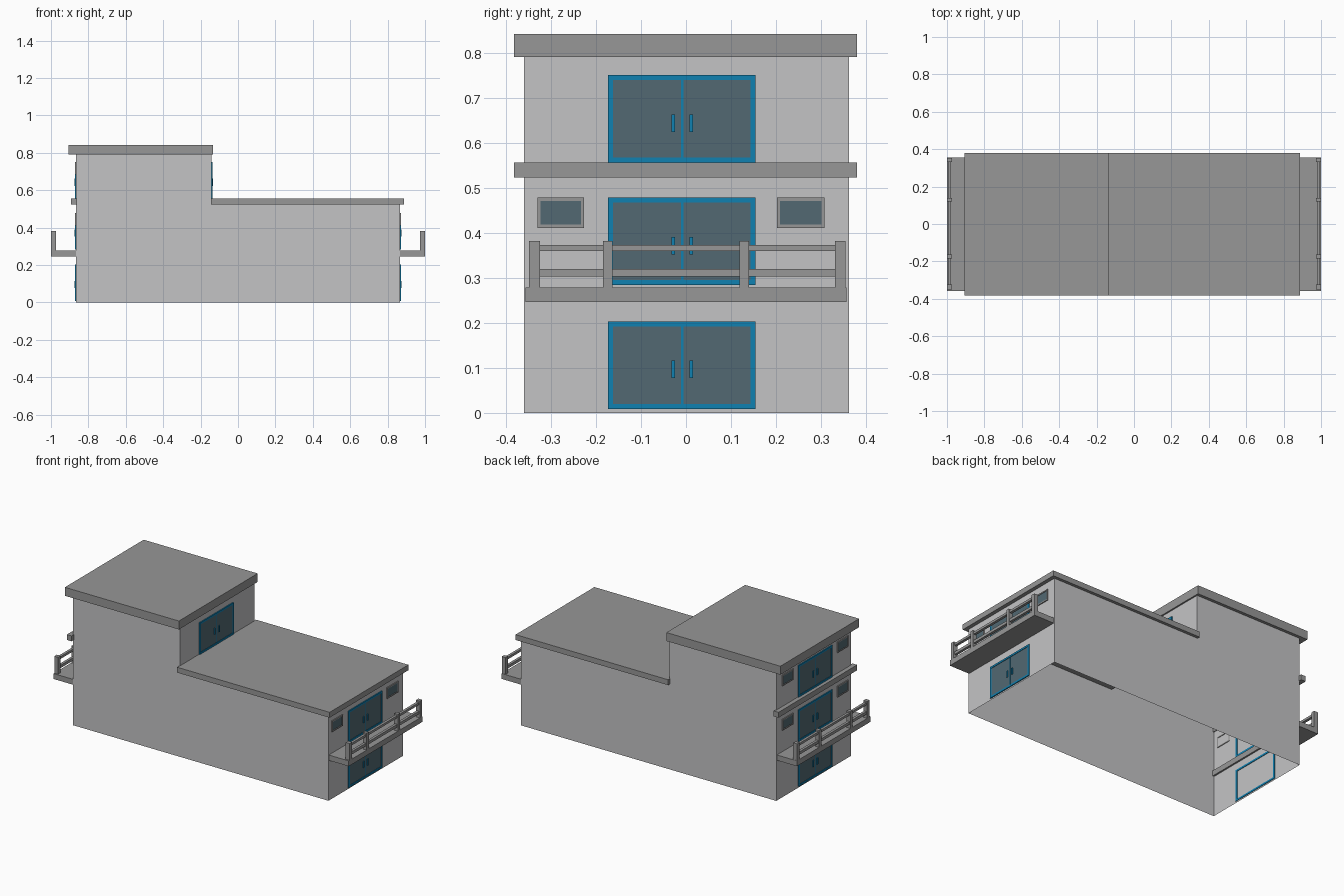
import bpy, bmesh

if "Cube" in bpy.data.objects:
    bpy.data.objects.remove(bpy.data.objects["Cube"])

def material(name, rgb):
    m = bpy.data.materials.new(name)
    m.diffuse_color = (*rgb, 1)
    m.use_nodes = True
    m.node_tree.nodes["Principled BSDF"].inputs["Base Color"].default_value = m.diffuse_color
    return m

WALL = material("wall light grey", (0.55, 0.55, 0.56))
TRIM = material("trim grey", (0.31, 0.31, 0.31))
BLUE = material("frame blue", (0.005, 0.22, 0.44))
GLASS = material("glass slate", (0.085, 0.14, 0.17))

def finish(name, bm, mat):
    me = bpy.data.meshes.new(name)
    bm.to_mesh(me)
    bm.free()
    me.materials.append(mat)
    ob = bpy.data.objects.new(name, me)
    bpy.context.collection.objects.link(ob)
    return ob

def boxes(name, mat, items):
    """One object from boxes given as (x0, x1, y0, y1, z0, z1)."""
    bm = bmesh.new()
    for x0, x1, y0, y1, z0, z1 in items:
        vs = bmesh.ops.create_cube(bm, size=1)["verts"]
        for v in vs:
            v.co = (max(x0, x1) if v.co.x > 0 else min(x0, x1),
                    y1 if v.co.y > 0 else y0,
                    z1 if v.co.z > 0 else z0)
    return finish(name, bm, mat)

def frame(x, s, y0, y1, z0, z1, w, depth):
    """Four bars round an opening on a wall at x facing direction s."""
    a, b = x - s * 0.003, x + s * depth
    return [(a, b, y0, y0 + w, z0, z1), (a, b, y1 - w, y1, z0, z1),
            (a, b, y0 + w, y1 - w, z0, z0 + w), (a, b, y0 + w, y1 - w, z1 - w, z1)]

# Stepped wall shell, open underneath and closed by the roof slabs
profile = [(0.865, 0), (0.865, 0.53), (-0.142, 0.53), (-0.142, 0.79), (-0.865, 0.79), (-0.865, 0)]
bm = bmesh.new()
front = [bm.verts.new((x, -0.36, z)) for x, z in profile]
back = [bm.verts.new((x, 0.362, z)) for x, z in profile]
bm.faces.new(front)
bm.faces.new(back)
for i in (0, 2, 4):
    bm.faces.new((front[i], front[i + 1], back[i + 1], back[i]))
bmesh.ops.recalc_face_normals(bm, faces=bm.faces)
finish("walls", bm, WALL)

# Roof slabs and the ledge on the tall end
boxes("upper_roof", TRIM, [(-0.905, -0.133, -0.382, 0.38, 0.79, 0.842)])
boxes("lower_roof", TRIM, [(-0.145, 0.888, -0.382, 0.38, 0.523, 0.556)])
boxes("end_ledge", TRIM, [(-0.892, -0.86, -0.382, 0.38, 0.523, 0.556)])

def double_door(name, x, s, z):
    y0, y1, top, mid = -0.173, 0.154, z + 0.194, -0.0085
    boxes(name + "_glass", GLASS, [(x + s * 0.001, x + s * 0.003, y0 + 0.01, y1 - 0.01, z + 0.01, top - 0.01)])
    parts = frame(x, s, y0, y1, z, top, 0.011, 0.006)
    parts.append((x + s * 0.001, x + s * 0.004, mid - 0.0025, mid + 0.0025, z + 0.011, top - 0.011))
    for y in (mid - 0.02, mid + 0.02):
        parts.append((x + s * 0.002, x + s * 0.008, y - 0.004, y + 0.004, z + 0.068, z + 0.107))
    boxes(name + "_frame", BLUE, parts)

def windows(name, x, s, z):
    for side, y0, y1 in (("a", -0.33, -0.226), ("b", 0.202, 0.308)):
        boxes(f"{name}_glass_{side}", GLASS,
              [(x + s * 0.001, x + s * 0.003, y0 + 0.006, y1 - 0.006, z + 0.006, z + 0.06)])
        boxes(f"{name}_frame_{side}", TRIM, frame(x, s, y0, y1, z, z + 0.067, 0.007, 0.006))

def balcony(name, s):
    boxes(name + "_slab", TRIM, [(s * 0.855, s * 1.0, -0.357, 0.356, 0.246, 0.279)])
    posts = [(s * 0.974, s * 1.0, y, y + w, 0.279, 0.382)
             for y, w in ((-0.349, 0.025), (-0.184, 0.021), (0.119, 0.021), (0.331, 0.023))]
    boxes(name + "_posts", TRIM, posts)
    boxes(name + "_rails", TRIM, [(s * 0.979, s * 0.995, -0.34, 0.345, z, z + h)
                                  for z, h in ((0.303, 0.017), (0.359, 0.014))])

# Both ends: doors on two storeys, windows and balcony
for end, s in (("right", 1), ("left", -1)):
    x = s * 0.865
    double_door(end + "_ground_door", x, s, 0.009)
    double_door(end + "_balcony_door", x, s, 0.284)
    windows(end + "_window", x, s, 0.411)
    balcony(end + "_balcony", s)

# Top storey: terrace door, and a door with windows on the tall end
double_door("terrace_door", -0.142, 1, 0.556)
double_door("left_top_door", -0.865, -1, 0.556)
windows("left_top_window", -0.865, -1, 0.683)
